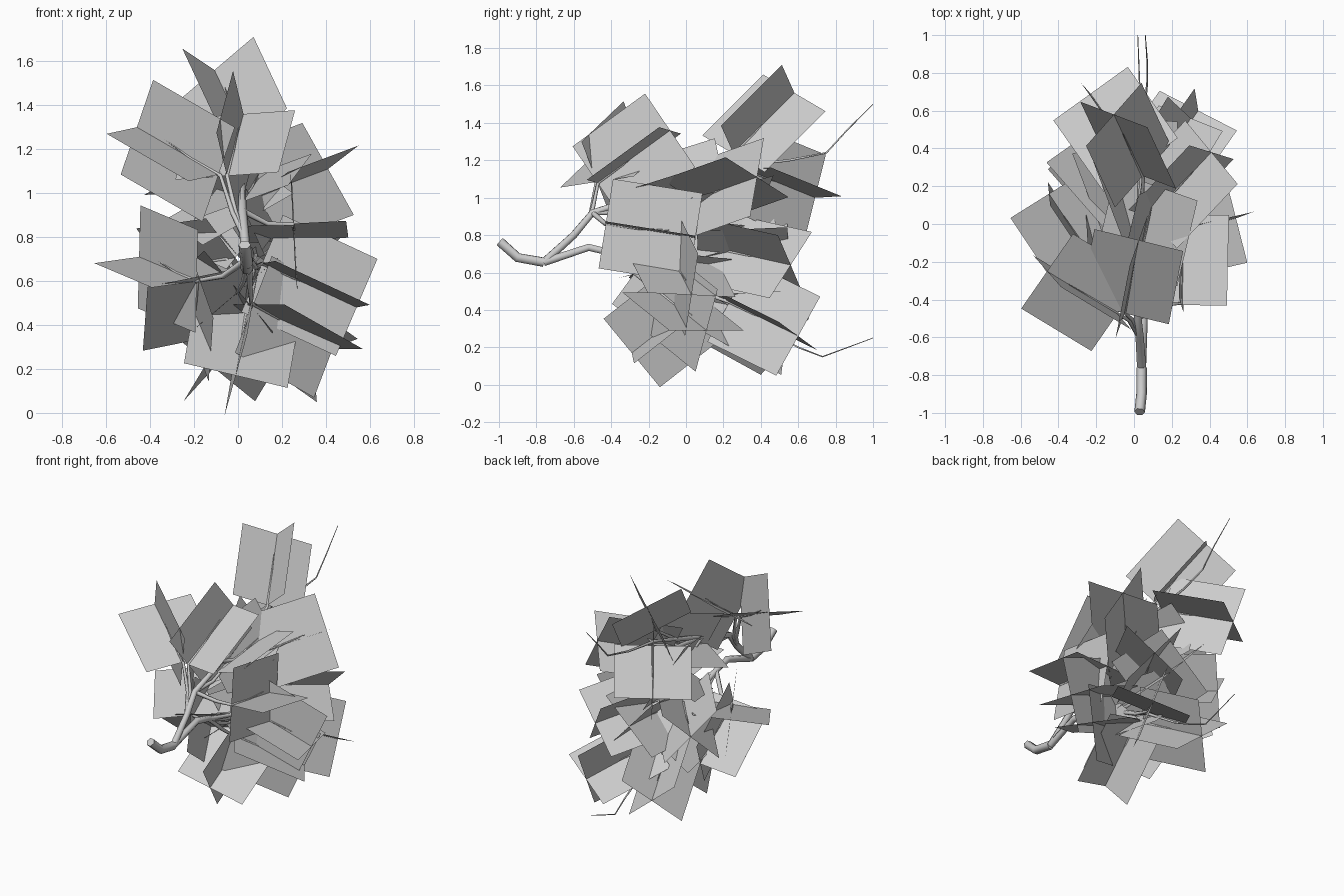
import bpy, math
from mathutils import Vector

if "Cube" in bpy.data.objects:
    bpy.data.objects.remove(bpy.data.objects["Cube"])

CARD = 0.485  # side length of the square leaf cards


def tube(name, pts, radii):
    """Low-poly tapered branch along a path."""
    cu = bpy.data.curves.new(name, 'CURVE')
    cu.dimensions = '3D'
    cu.bevel_depth = 1.0
    cu.bevel_resolution = 1
    cu.use_fill_caps = True
    sp = cu.splines.new('POLY')
    sp.points.add(len(pts) - 1)
    for p, co, r in zip(sp.points, pts, radii):
        p.co = (*co, 1)
        p.radius = r
    ob = bpy.data.objects.new(name, cu)
    bpy.context.collection.objects.link(ob)
    bpy.ops.object.select_all(action='DESELECT')
    ob.select_set(True)
    bpy.context.view_layer.objects.active = ob
    bpy.ops.object.convert(target='MESH')
    bpy.ops.object.shade_smooth_by_angle(angle=math.radians(65))


def leaf_cross(name, base, tip, roll):
    """Two square cards crossing at right angles along the base-tip axis."""
    base, tip = Vector(base), Vector(tip)
    d = (tip - base).normalized()
    base = tip - d * CARD
    side = d.cross(Vector((0, 0, 1))).normalized()
    up = side.cross(d)
    verts, faces = [], []
    for k in range(2):
        a = math.radians(roll + 90 * k)
        u = (side * math.cos(a) + up * math.sin(a)) * CARD / 2
        n = len(verts)
        verts += [base - u, base + u, tip + u, tip - u]
        faces.append((n, n + 1, n + 2, n + 3))
    me = bpy.data.meshes.new(name)
    me.from_pydata(verts, [], faces)
    ob = bpy.data.objects.new(name, me)
    bpy.context.collection.objects.link(ob)


# Main stem and the two limbs it forks into
stem = [(.03, -.995, .765), (.04, -.9, .68), (.04, -.76, .655)]
upper = [(.04, -.76, .655), (.03, -.6, .8), (.02, -.5, .92), (.02, -.2, 1.02),
         (.04, .28, 1.17), (.05, .55, 1.2), (.07, .75, 1.24), (.07, .86, 1.36), (.06, 1, 1.5)]
lower = [(.04, -.76, .655), (.05, -.52, .735), (.05, -.4, .705), (.05, -.1, .6),
         (.06, .2, .45), (.05, .45, .28), (.05, .6, .2), (.03, .73, .15), (.02, 1, .25)]
tube("stem", stem, [.028, .028, .028])
taper = [.024, .022, .02, .015, .01, .007, .005, .004, .002]
tube("upper_limb", upper, taper)
tube("lower_limb", lower, taper)

# Leaf sprays: base point, tip point, roll about the axis
sprays = [
    ((-.08, -.48, 1.08), (-.46, -.25, 1.30), 8),
    ((-.05, -.47, 1.08), (.025, -.085, 1.36), 5),
    ((.05, .245, 1.225), (-.107, .58, 1.56), 57),
    ((.03, .32, 1.15), (-.23, .69, 1.0), 2),
    ((.04, .08, .46), (-.01, -.29, .17), 17),
    ((-.19, -.23, .60), (-.45, .16, .71), 7),
    ((-.18, -.23, .60), (-.2, .13, .33), 14),
    ((.085, .235, .44), (.34, .6, .26), 20),
    ((.02, .14, .42), (-.11, .53, .205), 45),
    ((.09, .04, .99), (.41, .38, 1.11), 27),
    ((.25, -.42, .86), (.26, .05, .785), 3),
    ((.11, -.07, .68), (.54, .03, .48), 3),
    ((.06, -.15, .5), (.43, .11, .29), 0),
    ((-.05, .1, .70), (-.33, .42, .66), 42),
    ((.08, .2, .72), (.3, .56, .64), 42),
    ((.02, .05, .9), (-.12, .42, 1.0), 30),
    ((0, -.1, .55), (-.05, .35, .5), 40),
    ((.05, .1, .66), (.05, .55, .68), 42),
    ((.03, -.18, .98), (.12, .2, 1.1), 20),
]

joints = [Vector(p) for p in upper[1:5] + lower[1:5]]
for i, (base, tip, roll) in enumerate(sprays, 1):
    leaf_cross(f"leaf_spray_{i}", base, tip, roll)
    # Twig from an earlier joint of the nearer limb into the spray
    b, t = Vector(base), Vector(tip)
    j = min(joints, key=lambda p: (p - b).length + (1 if p.y > b.y - .05 else 0))
    mid = (j + b) / 2 + Vector((0, .03, -.03))
    inner = b.lerp(t, .35)
    end = b.lerp(t, .7) + Vector((0, 0, .02))
    tube(f"twig_{i}", [j, mid, b, inner, end], [.015, .012, .009, .006, .002])
